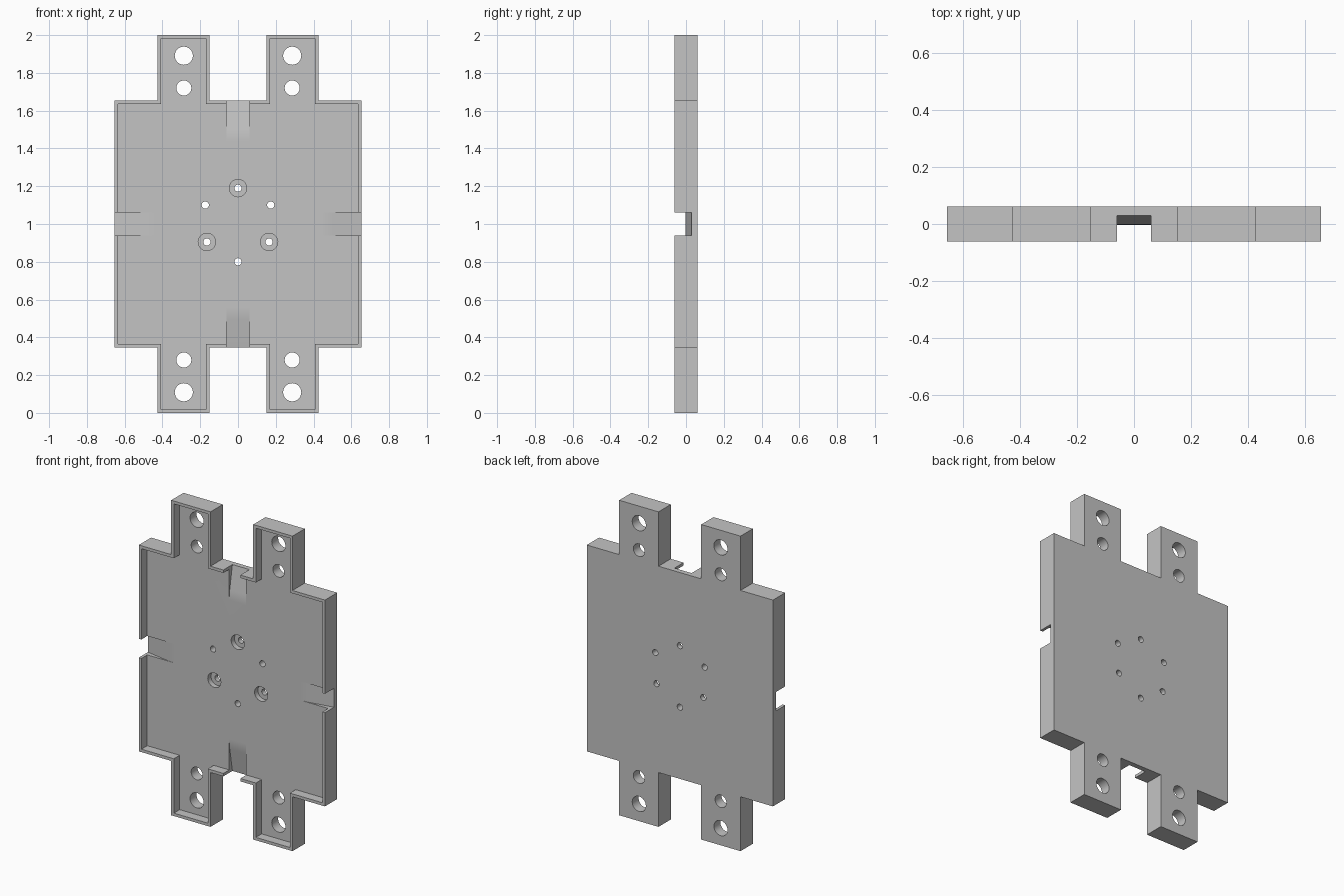
import bpy, bmesh
from math import sin, cos, pi, radians
from mathutils import Vector, Matrix

cube = bpy.data.objects.get("Cube")
if cube:
    bpy.data.objects.remove(cube, do_unlink=True)

FRONT, BACK, FLOOR = -0.0615, 0.0615, -0.003
RIM = 0.0185
CENTRE = Matrix.Translation((0, 0, 1))

grey = bpy.data.materials.new("light_grey")
grey.use_nodes = True
COLOUR = (0.55, 0.55, 0.55, 1)
grey.diffuse_color = COLOUR
grey.node_tree.nodes["Principled BSDF"].inputs["Base Color"].default_value = COLOUR


def prism(name, points, sweep, matrix=CENTRE):
    """Solid made by sweeping a closed outline along a vector."""
    bm = bmesh.new()
    face = bm.faces.new([bm.verts.new(p) for p in points])
    new = bmesh.ops.extrude_face_region(bm, geom=[face])["geom"]
    bmesh.ops.translate(bm, vec=sweep, verts=[v for v in new if isinstance(v, bmesh.types.BMVert)])
    bmesh.ops.transform(bm, matrix=matrix, verts=bm.verts)
    bmesh.ops.recalc_face_normals(bm, faces=bm.faces)
    mesh = bpy.data.meshes.new(name)
    bm.to_mesh(mesh)
    bm.free()
    mesh.materials.append(grey)
    obj = bpy.data.objects.new(name, mesh)
    bpy.context.collection.objects.link(obj)
    return obj


def outline(inset, y):
    """Square plate with four legs, drawn one quarter and mirrored."""
    body_x, body_z = 0.654 - inset, 0.655 - inset
    leg_in, leg_out, leg_z = 0.15 + inset, 0.426 - inset, 1 - inset
    quarter = [(body_x, body_z), (leg_out, body_z), (leg_out, leg_z),
               (leg_in, leg_z), (leg_in, body_z)]
    top = quarter + [(-x, z) for x, z in reversed(quarter)]
    return [(x, y, z) for x, z in top + [(x, -z) for x, z in reversed(top)]]


def drill(x, z, radius, y0=-0.1, y1=0.1):
    ring = [(x + radius * cos(2 * pi * i / 32), y0, z + radius * sin(2 * pi * i / 32))
            for i in range(32)]
    return prism("drill_cutter", ring, Vector((0, y1 - y0, 0)))


plate = prism("mounting_plate", outline(0, FRONT), Vector((0, BACK - FRONT, 0)))
cutters = [prism("pocket_cutter", outline(RIM, -0.1), Vector((0, FLOOR + 0.1, 0)))]

# Sloped cable slots on the four sides, blending into the floor
HALF, START, BLEND, SLOPE = 0.06, 0.44, 0.065, 0.178
profile = [(START, -0.1)]
for i in range(9):
    t = BLEND * i / 8
    profile.append((START + t, FLOOR + SLOPE * t * t / (2 * BLEND)))
end = 0.7
profile += [(end, FLOOR + SLOPE * (end - START - BLEND / 2)), (end, -0.1)]
for k in range(4):
    turn = CENTRE @ Matrix.Rotation(k * pi / 2, 4, 'Y')
    cutters.append(prism("slot_cutter", [(u, y, -HALF) for u, y in profile],
                         Vector((0, 0, 2 * HALF)), turn))

# Two holes through each leg
for sx in (-1, 1):
    for sz in (-1, 1):
        cutters.append(drill(sx * 0.287, sz * 0.891, 0.048))
        cutters.append(drill(sx * 0.287, sz * 0.72, 0.04))

# Ring of centre holes, every second one counterbored
for k in range(6):
    angle = radians(90 + 60 * k)
    counterbored = k % 2 == 0
    r = 0.19 if counterbored else 0.2
    x, z = r * cos(angle), r * sin(angle)
    cutters.append(drill(x, z, 0.019))
    if counterbored:
        cutters.append(drill(x, z, 0.046, -0.1, 0.03))

bpy.context.view_layer.objects.active = plate
for cutter in cutters:
    mod = plate.modifiers.new("cut", 'BOOLEAN')
    mod.operation = 'DIFFERENCE'
    mod.solver = 'EXACT'
    mod.object = cutter
    bpy.ops.object.modifier_apply(modifier=mod.name)
    bpy.data.objects.remove(cutter, do_unlink=True)

# Smooth the bores and slot blends, keep the machined edges sharp
bpy.ops.object.select_all(action='DESELECT')
plate.select_set(True)
bpy.context.view_layer.objects.active = plate
bpy.ops.object.shade_smooth_by_angle(angle=radians(30))
